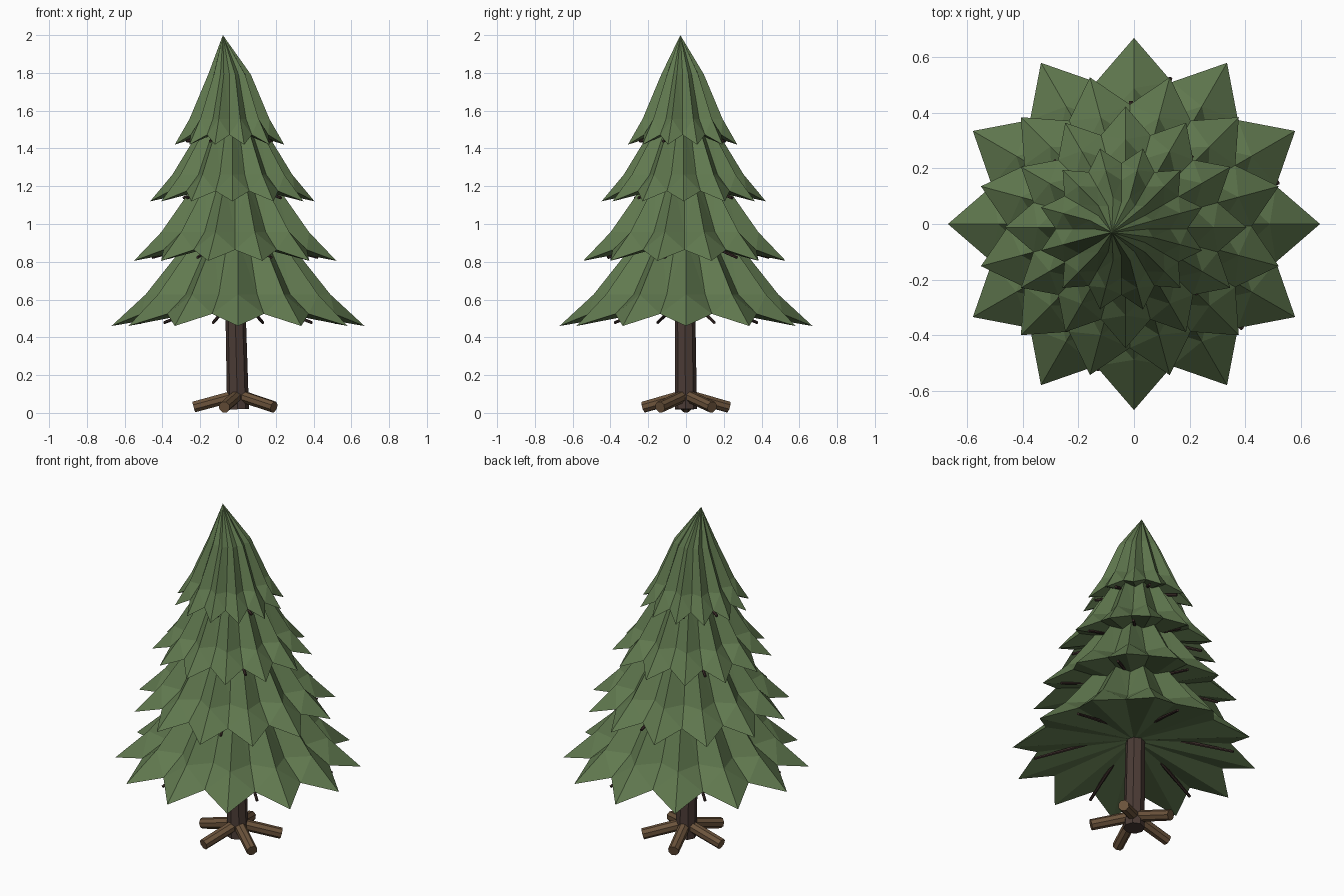
import bpy, bmesh
from math import cos, sin, radians, pi
from mathutils import Vector

if "Cube" in bpy.data.objects:
    bpy.data.objects.remove(bpy.data.objects["Cube"])


def material(name, rgb):
    m = bpy.data.materials.new(name)
    m.diffuse_color = (*rgb, 1)
    m.use_nodes = True
    m.node_tree.nodes["Principled BSDF"].inputs["Base Color"].default_value = m.diffuse_color
    return m


GREEN = material("needle green", (0.118, 0.190, 0.078))
BARK = material("dark bark", (0.070, 0.044, 0.036))
ROOT = material("root brown", (0.150, 0.088, 0.045))
TWIG = material("twig brown", (0.045, 0.026, 0.023))


def finish(bm, name, mat):
    bmesh.ops.recalc_face_normals(bm, faces=bm.faces)
    me = bpy.data.meshes.new(name)
    bm.to_mesh(me)
    bm.free()
    me.materials.append(mat)
    bpy.context.collection.objects.link(bpy.data.objects.new(name, me))


def loft(bm, rings):
    """Join rings of equal vertex count with quads."""
    n = len(rings[0])
    for a, b in zip(rings, rings[1:]):
        for i in range(n):
            j = (i + 1) % n
            bm.faces.new((a[i], a[j], b[j], b[i]))


def tube(bm, points, radii, sides):
    """Capped straight-sided tube through points."""
    axis = (Vector(points[-1]) - Vector(points[0])).normalized()
    q = axis.to_track_quat('Z', 'Y')
    rings = []
    for p, r in zip(points, radii):
        rings.append([bm.verts.new(Vector(p) + q @ Vector(
            (r * cos(2 * pi * (i + .5) / sides), r * sin(2 * pi * (i + .5) / sides), 0)))
            for i in range(sides)])
    loft(bm, rings)
    bm.faces.new(rings[0])
    bm.faces.new(rings[-1])


def polar(c, r, deg, z):
    return Vector((c[0] + r * cos(radians(deg)), c[1] + r * sin(radians(deg)), z))


# Leaning trunk
bm = bmesh.new()
tube(bm, [(0, 0, .02), (-.012, -.004, .5), (-.03, -.012, 1.1), (-.055, -.02, 1.75)],
     [.058, .054, .04, .015], 8)
finish(bm, "trunk", BARK)

# Five splayed roots
bm = bmesh.new()
for k in range(5):
    a = 180 + 72 * k
    tube(bm, [polar((0, 0), .01, a, .092), polar((0, 0), .235, a, .031)], [.032, .031], 8)
finish(bm, "roots", ROOT)

# Foliage tiers: centre, tip radius, tip z, apex z, star turn, branch count, branch turn
TIERS = [
    ((0, 0), .67, .46, 1.17, 0, 6, 16),
    ((-.015, -.008), .555, .805, 1.45, 15, 7, 38),
    ((-.03, -.012), .435, 1.12, 1.72, 0, 8, 47),
    ((-.045, -.018), .30, 1.42, 2.0, 15, 8, 20),
]
# Ring profile: ridge radius, valley radius, ridge height, valley height (fractions)
PROFILE = [(1, .79, 0, .09), (.73, .585, .235, .235), (.39, .32, .64, .64)]

for t, (c, R, z0, z1, turn, count, bturn) in enumerate(TIERS, 1):
    h = z1 - z0
    bm = bmesh.new()
    rings = []
    for rr, rv, hr, hv in PROFILE:
        rings.append([bm.verts.new(polar(c, R * (rv if i % 2 else rr), turn + 15 * i,
                                         z0 + h * (hv if i % 2 else hr)))
                      for i in range(24)])
    loft(bm, rings)
    apex = bm.verts.new((c[0] - .035, c[1] - .012, z1))
    under = bm.verts.new((c[0], c[1], z0 + .16 * h))
    for i in range(24):
        j = (i + 1) % 24
        bm.faces.new((rings[-1][i], rings[-1][j], apex))
        bm.faces.new((rings[0][j], rings[0][i], under))
    bmesh.ops.triangulate(bm, faces=[f for f in bm.faces if len(f.verts) == 4])
    finish(bm, f"foliage_tier_{t}", GREEN)

    # Twigs poking out under the tier
    bm = bmesh.new()
    for k in range(count):
        a = bturn + 360 * k / count
        tube(bm, [polar(c, .03, a, z0 + .02 + .21 * R), polar(c, .81 * R, a, z0 + .018)],
             [.012, .008], 6)
    finish(bm, f"branches_tier_{t}", TWIG)
